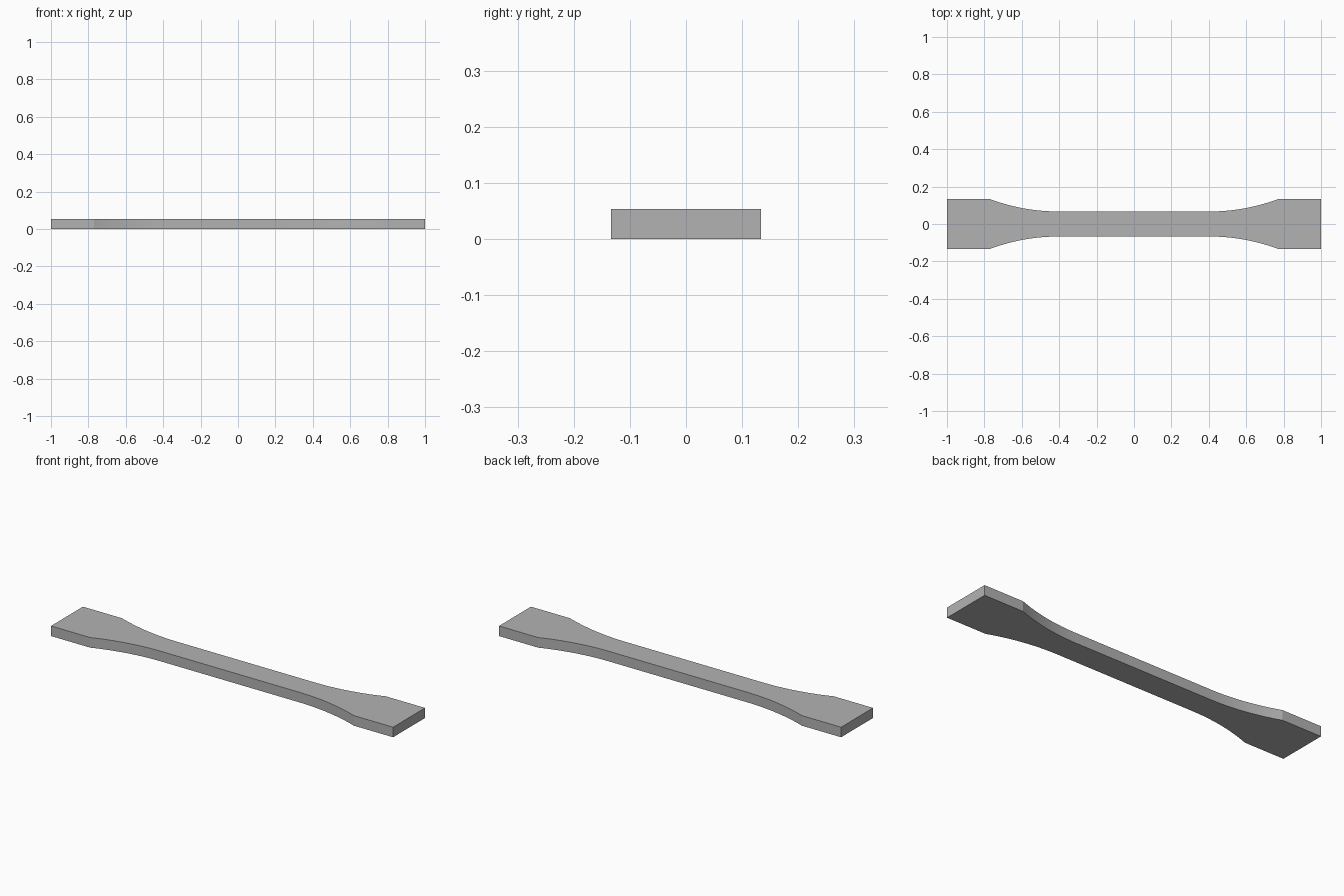
import bpy
import bmesh
import math

cube = bpy.data.objects.get("Cube")
if cube:
    bpy.data.objects.remove(cube)

THICKNESS = 0.0533
HALF_LENGTH = 1.0
HALF_GRIP = 0.1333      # half width of the wide ends
HALF_NECK = 0.0667      # half width of the slim middle
NECK_END = 0.4          # where the fillet leaves the straight middle
RADIUS = 1.0667         # fillet radius
STEPS = 16

# Fillet arc, tangent to the neck and ending at the full grip width
sweep = math.acos(1 - (HALF_GRIP - HALF_NECK) / RADIUS)
quarter = [(HALF_LENGTH, HALF_GRIP)]
for i in range(STEPS, -1, -1):
    a = sweep * i / STEPS
    quarter.append((NECK_END + RADIUS * math.sin(a),
                    HALF_NECK + RADIUS * (1 - math.cos(a))))

# Mirror the quarter outline to the whole outline, counter-clockwise
back = quarter + [(-x, y) for x, y in reversed(quarter)]
outline = back + [(-x, -y) for x, y in back]

# Extrude the outline to a flat bar
bm = bmesh.new()
base = bm.faces.new([bm.verts.new((x, y, 0)) for x, y in outline])
top = bmesh.ops.extrude_face_region(bm, geom=[base], use_keep_orig=True)
top_verts = [g for g in top["geom"] if isinstance(g, bmesh.types.BMVert)]
bmesh.ops.translate(bm, verts=top_verts, vec=(0, 0, THICKNESS))
bmesh.ops.recalc_face_normals(bm, faces=bm.faces)
mesh = bpy.data.meshes.new("test_bar")
bm.to_mesh(mesh)
bm.free()

bar = bpy.data.objects.new("test_bar", mesh)
bpy.context.collection.objects.link(bar)

# Plain grey
grey = bpy.data.materials.new("plain_grey")
grey.use_nodes = True
colour = (0.45, 0.45, 0.45, 1)
grey.diffuse_color = colour
grey.node_tree.nodes["Principled BSDF"].inputs["Base Color"].default_value = colour
mesh.materials.append(grey)

# Smooth fillets, sharp corners
bpy.ops.object.select_all(action="DESELECT")
bar.select_set(True)
bpy.context.view_layer.objects.active = bar
bpy.ops.object.shade_smooth_by_angle(angle=math.radians(15))
